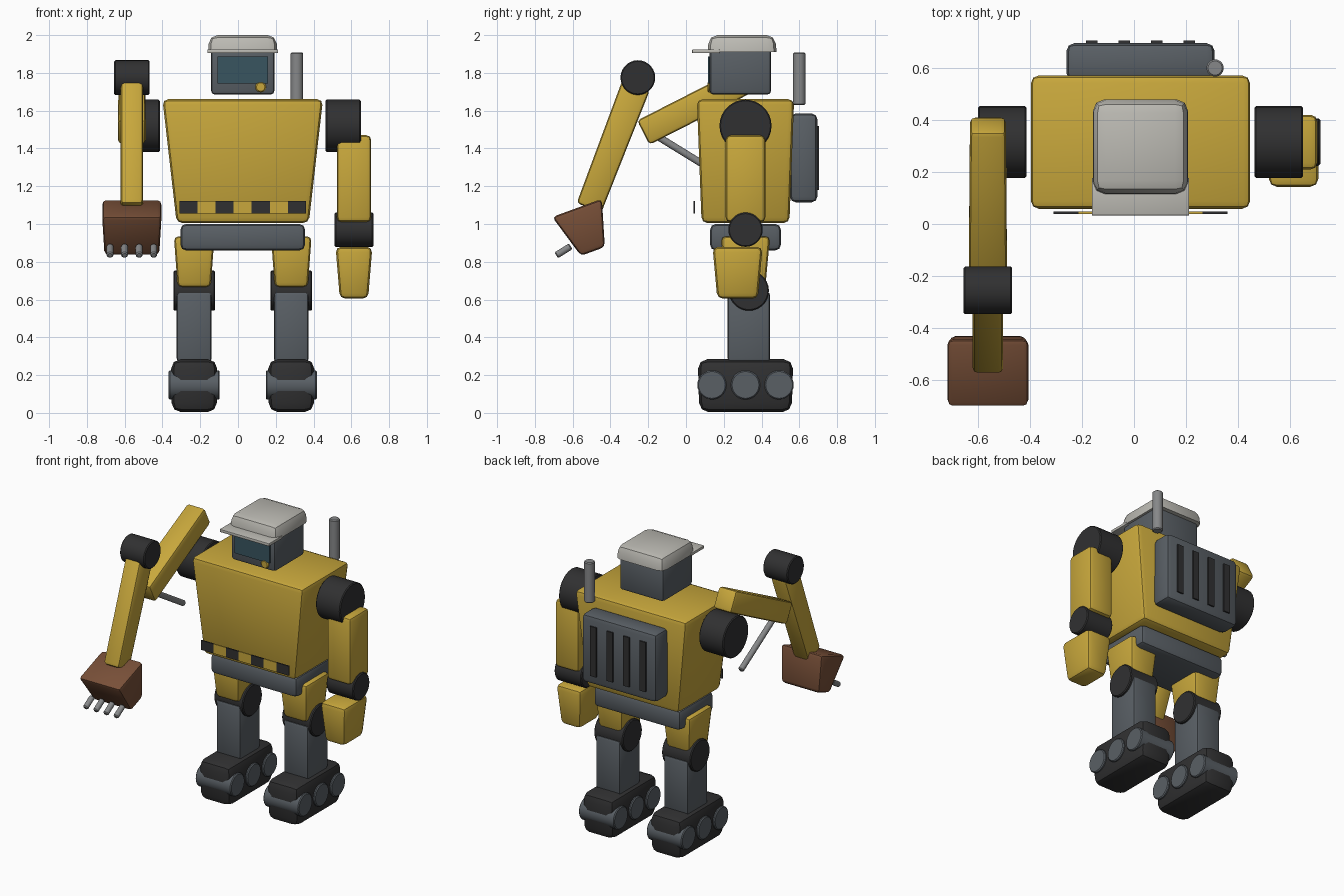
import bpy
import bmesh
from math import radians
from mathutils import Matrix, Vector

if "Cube" in bpy.data.objects:
    bpy.data.objects.remove(bpy.data.objects["Cube"], do_unlink=True)


def material(name, rgb):
    mat = bpy.data.materials.new(name)
    mat.use_nodes = True
    color = (*rgb, 1.0)
    mat.diffuse_color = color
    mat.node_tree.nodes["Principled BSDF"].inputs["Base Color"].default_value = color
    return mat


YELLOW = material("machine yellow", (0.58, 0.39, 0.045))
FRAME = material("slate grey", (0.1, 0.115, 0.13))
DARK = material("rubber black", (0.03, 0.03, 0.031))
STEEL = material("bare steel", (0.24, 0.245, 0.25))
CAP = material("cap off white", (0.5, 0.49, 0.45))
RUST = material("bucket brown", (0.19, 0.08, 0.04))
GLASS = material("screen teal", (0.04, 0.09, 0.115))

MID_X, MID_Y = 0.025, 0.315   # body centre line


def finish(name, bm, mat):
    bmesh.ops.recalc_face_normals(bm, faces=bm.faces)
    mesh = bpy.data.meshes.new(name)
    bm.to_mesh(mesh)
    bm.free()
    mesh.materials.append(mat)
    obj = bpy.data.objects.new(name, mesh)
    bpy.context.collection.objects.link(obj)
    bpy.ops.object.select_all(action="DESELECT")
    obj.select_set(True)
    bpy.context.view_layer.objects.active = obj
    bpy.ops.object.shade_smooth_by_angle(angle=radians(40))
    return obj


def box(name, mat, center, size, bottom=None, tilt=0, bevel=0.02, top_only=False):
    """Bevelled block; bottom gives another width and depth for its lower end."""
    bm = bmesh.new()
    bmesh.ops.create_cube(bm, size=1)
    for v in bm.verts:
        w, d = bottom if bottom and v.co.z < 0 else size[:2]
        v.co = (v.co.x * w, v.co.y * d, v.co.z * size[2])
    if bevel:
        edges = [e for e in bm.edges
                 if not top_only or max(v.co.z for v in e.verts) > 0]
        bmesh.ops.bevel(bm, geom=edges, offset=bevel, segments=2,
                        profile=0.5, affect="EDGES", clamp_overlap=True)
    bm.transform(Matrix.Rotation(radians(tilt), 4, "X"))
    obj = finish(name, bm, mat)
    obj.location = center
    return obj


def rod(name, mat, start, end, radius, bevel=0.006):
    """Cylinder running between two points."""
    start, end = Vector(start), Vector(end)
    axis = end - start
    bm = bmesh.new()
    bmesh.ops.create_cone(bm, cap_ends=True, segments=28, radius1=radius,
                          radius2=radius, depth=axis.length)
    rims = [e for e in bm.edges
            if abs(e.verts[0].co.z - e.verts[1].co.z) < 1e-4]
    bmesh.ops.bevel(bm, geom=rims, offset=bevel, segments=1, affect="EDGES")
    bm.transform(axis.to_track_quat("Z", "Y").to_matrix().to_4x4())
    obj = finish(name, bm, mat)
    obj.location = (start + end) / 2
    return obj


def axle(name, mat, x, width, y, z, radius):
    """Cylinder lying along x."""
    return rod(name, mat, (x - width / 2, y, z), (x + width / 2, y, z), radius)


# Torso and pelvis
box("torso", YELLOW, (MID_X, MID_Y, 1.333), (0.85, 0.515, 0.655),
    bottom=(0.7, 0.465), bevel=0.03)
box("pelvis", FRAME, (MID_X, MID_Y, 0.93), (0.66, 0.375, 0.14), bevel=0.03)

# Hazard strip across the lower chest
for i in range(7):
    box(f"hazard_plate_{i + 1}", YELLOW if i % 2 else DARK,
        (MID_X + (i - 3) * 0.0955, 0.043, 1.088), (0.0955, 0.009, 0.065), bevel=0)

# Backpack with vents and exhaust pipe
box("backpack", FRAME, (MID_X, 0.623, 1.35), (0.57, 0.145, 0.47), bevel=0.03)
for i in range(4):
    box(f"vent_{i + 1}", DARK, (MID_X + (i - 1.5) * 0.125, 0.697, 1.35),
        (0.046, 0.016, 0.34), bevel=0)
rod("exhaust_pipe", STEEL, (0.312, 0.6, 1.63), (0.312, 0.6, 1.908), 0.033)

# Head, screen, lamp and cap
box("head", FRAME, (MID_X, 0.288, 1.81), (0.335, 0.325, 0.25), bevel=0.02)
box("screen", GLASS, (MID_X, 0.121, 1.815), (0.265, 0.009, 0.145), bevel=0)
rod("lamp", YELLOW, (0.12, 0.113, 1.725), (0.12, 0.135, 1.725), 0.028)
box("cap", CAP, (MID_X, 0.297, 1.955), (0.355, 0.35, 0.09),
    bottom=(0.367, 0.365), bevel=0.045, top_only=True)
box("cap_brim", CAP, (MID_X, 0.105, 1.914), (0.375, 0.145, 0.02), bevel=0.004)

# Shoulders and legs, mirrored about the body centre line
for label, side in (("left", 1), ("right", -1)):
    axle(f"{label}_shoulder", DARK, MID_X + side * 0.532, 0.186, MID_Y, 1.52, 0.138)
    x = MID_X + side * 0.257
    box(f"{label}_thigh", YELLOW, (x, MID_Y, 0.8), (0.215, 0.26, 0.27),
        bottom=(0.175, 0.21), bevel=0.025)
    axle(f"{label}_knee", DARK, x, 0.22, 0.333, 0.647, 0.106)
    box(f"{label}_shin", FRAME, (x, 0.333, 0.455), (0.185, 0.225, 0.37), bevel=0.018)
    box(f"{label}_foot", DARK, (x, MID_Y, 0.144), (0.245, 0.505, 0.28),
        bottom=(0.24, 0.49), bevel=0.05)
    for i in range(3):
        axle(f"{label}_wheel_{i + 1}", FRAME, x, 0.27,
             MID_Y + (i - 1) * 0.178, 0.148, 0.077)

# Left arm, hanging straight
box("left_arm", YELLOW, (0.614, MID_Y, 1.24), (0.182, 0.21, 0.46), bevel=0.025)
axle("left_elbow", DARK, 0.614, 0.205, MID_Y, 0.97, 0.091)
box("left_hand", YELLOW, (0.614, 0.273, 0.742), (0.195, 0.265, 0.275),
    bottom=(0.15, 0.215), bevel=0.03)

# Right arm, a digger boom
BOOM_X = -0.562
box("boom", YELLOW, (BOOM_X, 0.079, 1.639), (0.138, 0.144, 0.685),
    bottom=(0.148, 0.144), tilt=-63, bevel=0.02)
axle("boom_elbow", DARK, BOOM_X, 0.187, -0.255, 1.775, 0.092)
box("dipper", YELLOW, (BOOM_X, -0.389, 1.41), (0.118, 0.155, 0.695),
    bottom=(0.118, 0.14), tilt=-21, bevel=0.02)
rod("boom_piston", STEEL, (BOOM_X, -0.18, 1.482), (BOOM_X, 0.21, 1.242), 0.019)

# Bucket with teeth
box("bucket", RUST, (BOOM_X, -0.535, 0.97), (0.315, 0.28, 0.245),
    bottom=(0.29, 0.135), tilt=20, bevel=0.022)
for i in range(4):
    x = BOOM_X + (i - 1.5) * 0.077
    rod(f"bucket_tooth_{i + 1}", STEEL, (x, -0.687, 0.834), (x, -0.61, 0.882), 0.018)
